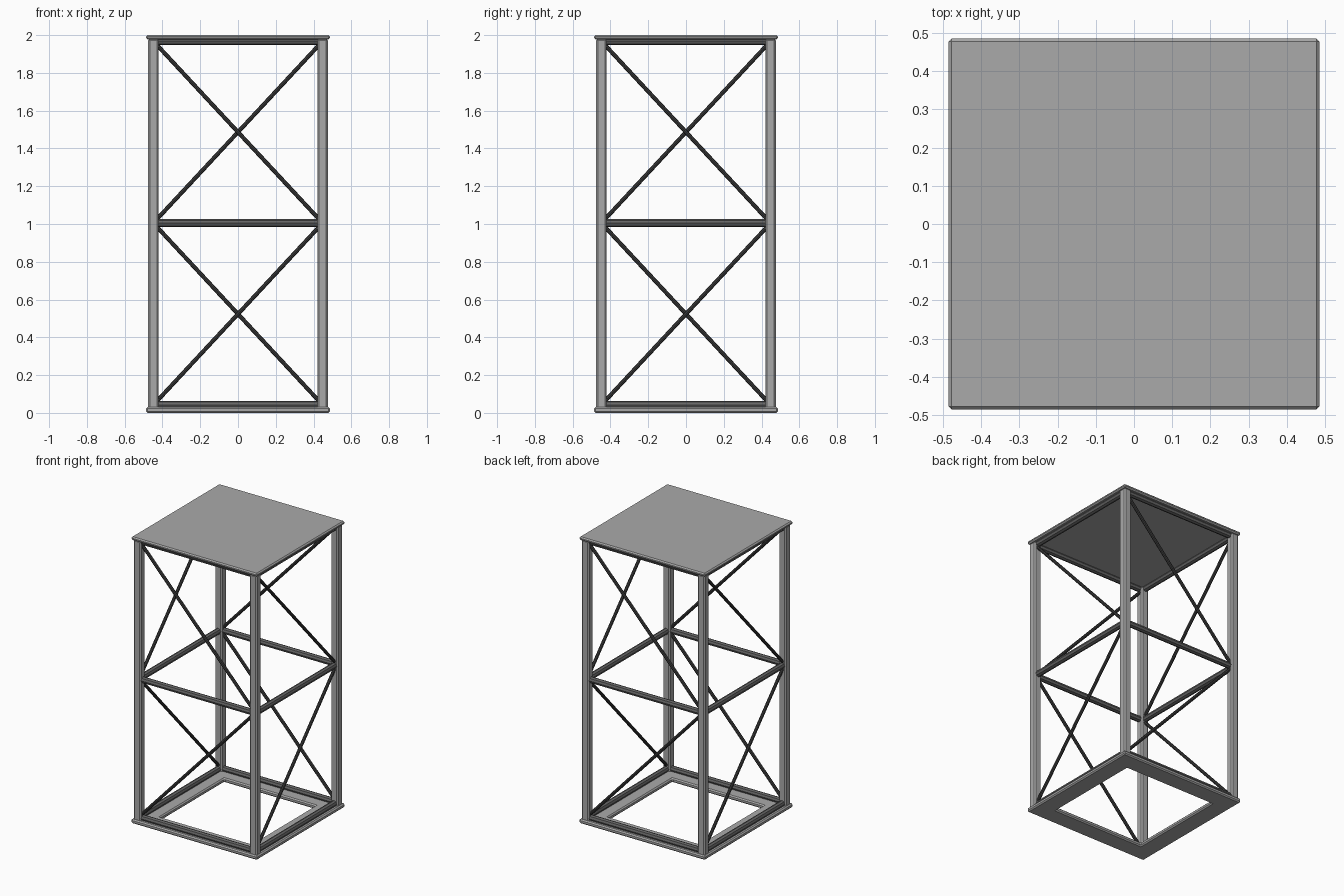
import bpy
import bmesh
from math import pi
from mathutils import Vector, Matrix

cube = bpy.data.objects.get("Cube")
if cube:
    bpy.data.objects.remove(cube, do_unlink=True)

LEG = 0.448                      # leg axis offset from the centre
LEVELS = (0.042, 1.005, 1.968)   # beam heights
PLATE = 0.486                    # half width of the end plates


def material(name, value):
    mat = bpy.data.materials.new(name)
    mat.use_nodes = True
    color = (value, value, value, 1)
    mat.diffuse_color = color
    bsdf = mat.node_tree.nodes["Principled BSDF"]
    bsdf.inputs["Base Color"].default_value = color
    bsdf.inputs["Roughness"].default_value = 0.6
    return mat


steel = material("light_steel", 0.40)
beam_steel = material("dark_steel", 0.13)
brace_steel = material("black_steel", 0.045)


def finish(name, bm, mat, bevel=0):
    mesh = bpy.data.meshes.new(name)
    bm.to_mesh(mesh)
    bm.free()
    mesh.materials.append(mat)
    obj = bpy.data.objects.new(name, mesh)
    bpy.context.collection.objects.link(obj)
    if bevel:
        mod = obj.modifiers.new("chamfer", 'BEVEL')
        mod.width = bevel
        mod.segments = 1
        mod.limit_method = 'ANGLE'
    return obj


def box(name, center, size, mat, bevel):
    bm = bmesh.new()
    bmesh.ops.create_cube(bm, size=1)
    bmesh.ops.scale(bm, vec=size, verts=bm.verts)
    bmesh.ops.translate(bm, vec=center, verts=bm.verts)
    return finish(name, bm, mat, bevel)


def rod(name, start, end, radius, mat):
    axis = end - start
    place = Matrix.Translation((start + end) / 2) @ axis.to_track_quat('Z', 'Y').to_matrix().to_4x4()
    bm = bmesh.new()
    bmesh.ops.create_cone(bm, cap_ends=True, segments=8, radius1=radius,
                          radius2=radius, depth=axis.length, matrix=place)
    return finish(name, bm, mat)


# Solid top plate
box("top_plate", (0, 0, 1.988), (2 * PLATE, 2 * PLATE, 0.024), steel, 0.008)

# Base ring: square outline with a square opening
bm = bmesh.new()
loops = []
for half in (PLATE, 0.352):
    for z in (0, 0.03):
        loops.append([bm.verts.new((half * sx, half * sy, z))
                      for sx, sy in ((-1, -1), (1, -1), (1, 1), (-1, 1))])
outer_low, outer_high, inner_low, inner_high = loops
for a, b in ((outer_low, outer_high), (outer_high, inner_high),
             (inner_high, inner_low), (inner_low, outer_low)):
    for i in range(4):
        j = (i + 1) % 4
        bm.faces.new((a[i], a[j], b[j], b[i]))
bmesh.ops.recalc_face_normals(bm, faces=bm.faces)
finish("base_ring", bm, steel, 0.008)

# Each side: one leg, three beams and a zigzag of two braces
for side, label in enumerate(("front", "left", "back", "right")):
    turn = Matrix.Rotation(side * pi / 2, 3, 'Z')

    def corner(sign, z):
        return turn @ Vector((sign * LEG, -LEG, z))

    box(label + "_leg", corner(-1, 1.0), (0.056, 0.056, 1.96), steel, 0.009)
    for level, z in zip(("bottom", "middle", "top"), LEVELS):
        rod(f"{label}_{level}_beam", corner(-1, z), corner(1, z), 0.021, beam_steel)
    low, mid, high = LEVELS
    rod(label + "_lower_brace", corner(-1, low), corner(1, mid), 0.011, brace_steel)
    rod(label + "_upper_brace", corner(1, mid), corner(-1, high), 0.011, brace_steel)
